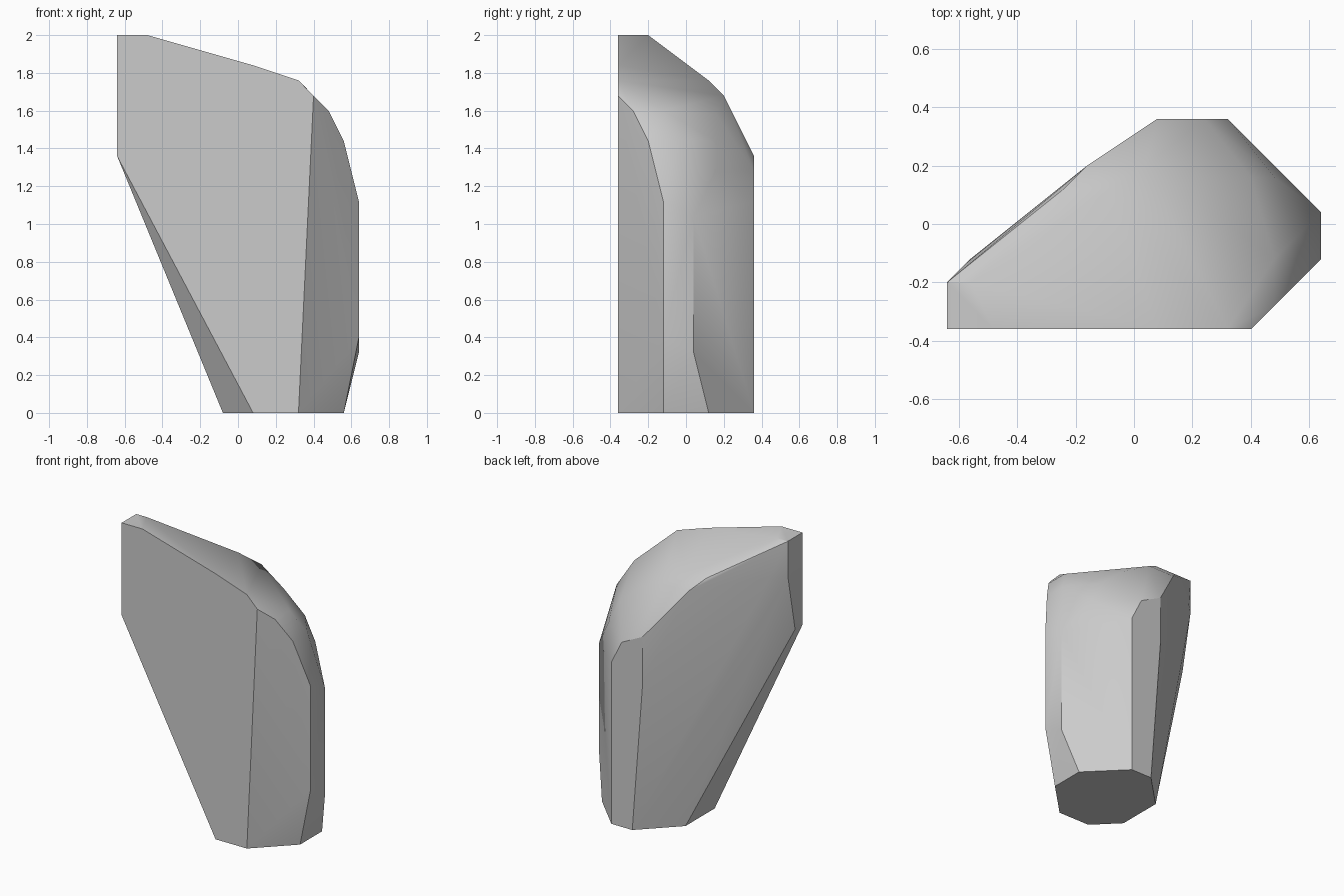
import bpy
import bmesh
import math
from mathutils import Vector

default_cube = bpy.data.objects.get("Cube")
if default_cube:
    bpy.data.objects.remove(default_cube, do_unlink=True)

UNIT = 0.04  # size of one modelling grid step


def make_material(name, colour):
    material = bpy.data.materials.new(name)
    material.use_nodes = True
    material.diffuse_color = colour
    shader = next(node for node in material.node_tree.nodes
                  if node.type == "BSDF_PRINCIPLED")
    shader.inputs["Base Color"].default_value = colour
    return material


def make_hull(name, groups, material):
    """Wrap groups of corner points in one faceted solid."""
    mesh = bpy.data.meshes.new(name)
    solid = bpy.data.objects.new(name, mesh)
    bpy.context.collection.objects.link(solid)
    bm = bmesh.new()
    for group in groups:
        for corner in group:
            bm.verts.new(Vector(corner) * UNIT)
    result = bmesh.ops.convex_hull(bm, input=bm.verts[:])
    unused = set(result["geom_interior"] + result["geom_unused"])
    loose = [item for item in unused if isinstance(item, bmesh.types.BMVert)]
    bmesh.ops.delete(bm, geom=loose, context="VERTS")
    # merge coplanar triangles into clean flat panels
    bmesh.ops.dissolve_limit(bm, angle_limit=math.radians(0.5),
                             verts=bm.verts[:], edges=bm.edges[:])
    bmesh.ops.recalc_face_normals(bm, faces=bm.faces[:])
    bm.to_mesh(mesh)
    bm.free()
    mesh.materials.append(material)
    return solid


# flat octagonal foot
foot = [(x, y, 0) for x, y in (
    (2, -9), (8, -9), (14, -3), (14, 3),
    (8, 9), (4, 9), (-2, 3), (-2, -5))]

# flat front panel
front_panel = [(x, -9, z) for x, z in (
    (-16, 34), (-16, 50), (-12, 50), (2, 46), (8, 44), (10, 42))]

# rounded front bevel, then the narrow side strip behind it
front_bevel = [(12, -7, 40), (14, -5, 36), (16, -3, 28), (16, -3, 10)]
side_strip = [(12, -3, 40), (14, -1, 36), (16, 1, 26), (16, 1, 8)]

# flat back panel
back_panel = [(x, 9, z) for x, z in ((8, 28), (6, 32), (2, 34), (2, 26))]

# overhanging tip
tip = [(-16, -7, 34), (-16, -5, 44), (-16, -5, 50),
       (-14, -5, 50), (-14, -3, 44)]

# sloping ridge and softened shoulder
ridge = [(-10, 0, 46), (-6, 3, 44), (-4, 5, 42)]
shoulder = [(-2, 3, 44), (1, 5, 42), (6, 4, 39.5), (10, 4, 36), (12, 4, 32)]

stone_grey = make_material("stone_grey", (0.6, 0.6, 0.6, 1))
rock = make_hull("standing_rock",
                 [foot, front_panel, front_bevel, side_strip,
                  back_panel, tip, ridge, shoulder],
                 stone_grey)

# smooth the crown while keeping the main edges crisp
bpy.ops.object.select_all(action="DESELECT")
rock.select_set(True)
bpy.context.view_layer.objects.active = rock
bpy.ops.object.shade_smooth_by_angle(angle=math.radians(30))
